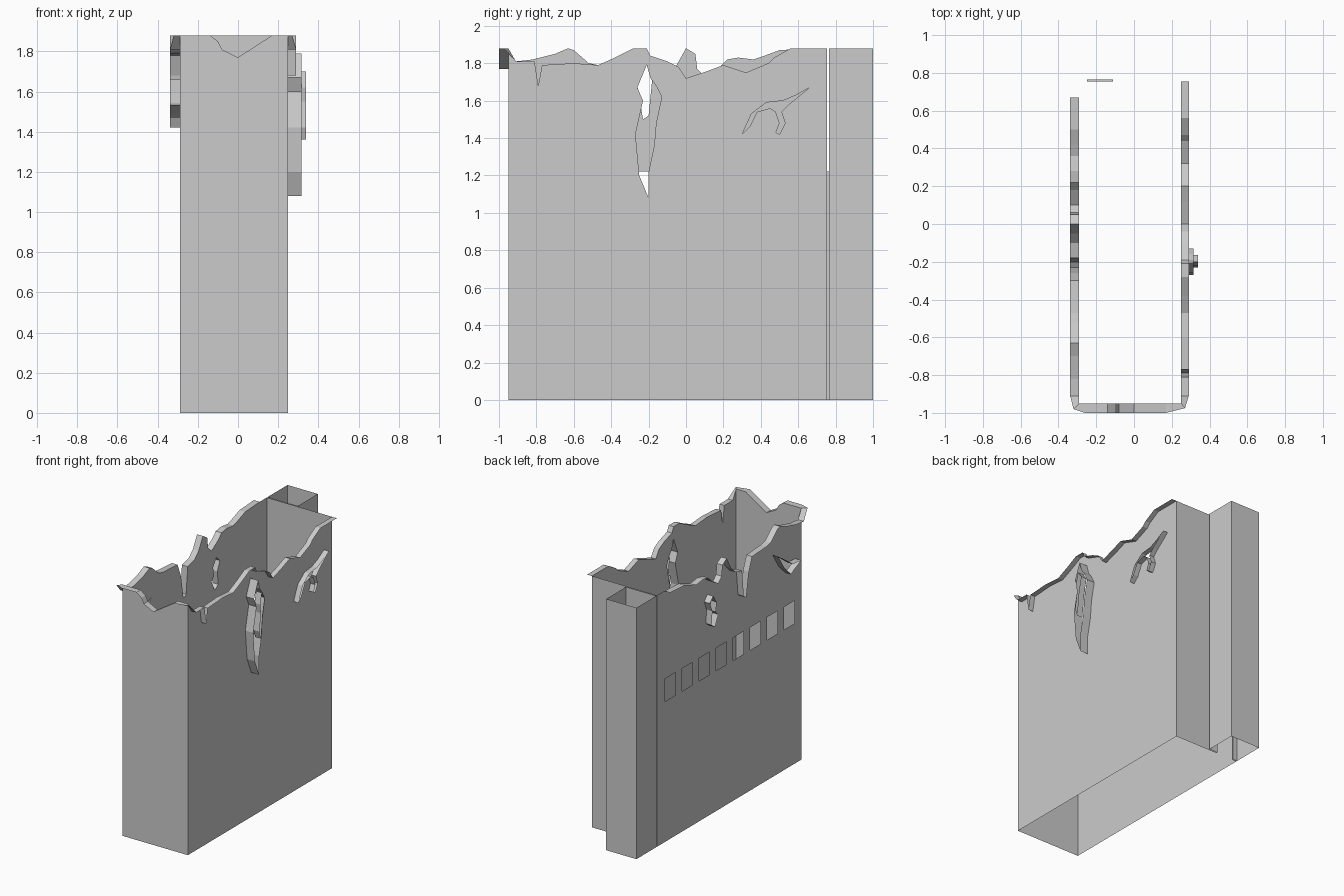
import bpy, bmesh
from mathutils import Vector
from mathutils.geometry import tessellate_polygon

if "Cube" in bpy.data.objects:
    bpy.data.objects.remove(bpy.data.objects["Cube"])

H = 1.88                       # full wall height
XL, XR = -0.29, 0.25           # side wall planes
YF, YB, YT = -0.95, 0.755, 0.765   # front wall, back wall, tower front
DX0, DX1, DZ = -0.25, -0.11, 1.22  # doorway


def make(name, verts, faces):
    me = bpy.data.meshes.new(name)
    me.from_pydata([tuple(v) for v in verts], [], faces)
    bm = bmesh.new()
    bm.from_mesh(me)
    bmesh.ops.recalc_face_normals(bm, faces=bm.faces)
    bm.to_mesh(me)
    bm.free()
    ob = bpy.data.objects.new(name, me)
    bpy.context.collection.objects.link(ob)
    return ob


def on_x(x):
    return lambda p: Vector((x, p[0], p[1]))


def on_y(y):
    return lambda p: Vector((p[0], y, p[1]))


def sheet(name, place, outline, holes=()):
    """Thin wall: flat outline with holes cut out."""
    loops = [[place(p) for p in lp] for lp in [outline, *holes]]
    verts = [v for lp in loops for v in lp]
    return make(name, verts, [tuple(t) for t in tessellate_polygon(loops)])


def strip(name, a, b, closed=False):
    """Ribbon between two matching point rows."""
    n = len(a)
    faces = [(i, (i + 1) % n, n + (i + 1) % n, n + i)
             for i in range(n if closed else n - 1)]
    return make(name, list(a) + list(b), faces)


def rim(name, loop, x0, x1):
    return strip(name, [on_x(x0)(p) for p in loop],
                 [on_x(x1)(p) for p in loop], True)


# Broken top edges (along wall, height)
left_top = [(.67, H), (.5, 1.87), (.42, 1.84), (.36, 1.82), (.28, 1.83),
            (.22, 1.82), (.18, 1.78), (.1, 1.73), (.06, 1.77), (.05, 1.85),
            (0, H), (-.05, 1.79), (-.1, 1.74), (-.18, 1.72), (-.2, 1.52),
            (-.23, 1.5), (-.26, 1.68), (-.3, 1.78), (-.47, 1.79),
            (-.52, 1.8), (-.6, 1.87), (-.63, H), (-.7, 1.85),
            (-.82, 1.82), (-.91, 1.81), (YF, H)]
front_top = [(-.14, H), (-.1, 1.85), (-.08, 1.81), (0, 1.77), (.17, H)]
right_top = [(YF, H), (-.91, 1.81), (-.81, 1.81), (-.79, 1.68), (-.77, 1.79),
             (-.6, 1.8), (-.47, 1.79), (-.38, 1.83), (-.28, H), (-.21, H),
             (-.19, 1.84), (-.1, 1.81), (-.04, 1.78), (0, 1.72), (.12, 1.76),
             (.2, 1.79), (.32, 1.75), (.44, 1.8), (.47, 1.83), (.56, H),
             (YB, H)]

# Damage holes
tall_crack = [(-.21, 1.79), (-.26, 1.67), (-.23, 1.6), (-.27, 1.42),
              (-.25, 1.2), (-.2, 1.08), (-.2, 1.22), (-.17, 1.36),
              (-.16, 1.48), (-.13, 1.62), (-.16, 1.68), (-.19, 1.72)]
crack_core = [(-.2, 1.7), (-.165, 1.65), (-.19, 1.54), (-.21, 1.36),
              (-.23, 1.42), (-.21, 1.55), (-.22, 1.62)]
forked_crack = [(.3, 1.42), (.35, 1.53), (.43, 1.59), (.52, 1.6), (.59, 1.63),
                (.66, 1.67), (.55, 1.58), (.51, 1.54), (.53, 1.48),
                (.5, 1.42), (.48, 1.43), (.5, 1.48), (.48, 1.54),
                (.45, 1.56), (.38, 1.54), (.34, 1.46)]
left_crack = [(-.61, 1.66), (-.68, 1.55), (-.76, 1.47), (-.79, 1.49),
              (-.88, 1.53), (-.78, 1.54), (-.7, 1.6)]
left_chip = [(.2, 1.62), (.16, 1.66), (.12, 1.6), (.13, 1.53), (.1, 1.5),
             (.14, 1.42), (.18, 1.45), (.17, 1.55)]

# Row of eight windows in the left wall
windows = []
for i in range(8):
    y = 0.54 - 0.201 * i
    windows.append([(y, 1.05), (y + .125, 1.05), (y + .125, 1.22), (y, 1.22)])

# Walls
sheet("left_wall", on_x(XL), [(YF, 0), (YB, 0), (YB, H)] + left_top,
      windows + [left_crack, left_chip])
sheet("right_wall", on_x(XR), [(YB, 0), (YF, 0)] + right_top,
      [tall_crack, forked_crack])
sheet("front_wall", on_y(YF),
      [(XR, 0), (XL, 0), (XL, H)] + front_top + [(XR, H)])


def doored(x0, x1):
    return [(x0, 0), (DX0, 0), (DX0, DZ), (DX1, DZ), (DX1, 0), (x1, 0),
            (x1, H), (x0, H)]


# Back wall and open stair tower, joined by a doorway
sheet("back_wall", on_y(YB), doored(XL, XR))
sheet("tower_front", on_y(YT), doored(XL, -.04))
plan = [(XL, YT), (XL, 1), (-.04, 1), (-.04, YT)]
strip("tower_shell", [Vector((x, y, 0)) for x, y in plan],
      [Vector((x, y, H)) for x, y in plan])
door = [(DX0, 0), (DX0, DZ), (DX1, DZ), (DX1, 0)]
strip("doorway", [on_y(YB)(p) for p in door], [on_y(YT)(p) for p in door])

# Broken ledge running outward around the three walls
inner, outer = [], []
for p in left_top[:-1]:
    inner.append(on_x(XL)(p))
    outer.append(on_x(-.338)(p))
inner.append(Vector((XL, YF, H)))
outer.append(Vector((-.32, -.98, H)))
inner.append(Vector((-.26, YF, H)))
outer.append(Vector((-.26, -1, H)))
for p in front_top:
    inner.append(on_y(YF)(p))
    outer.append(on_y(-1)(p))
inner.append(Vector((XR, YF, H)))
outer.append(Vector((.27, -.975, H)))
for p in right_top[1:]:
    inner.append(on_x(XR)(p))
    outer.append(on_x(.29)(p))
strip("broken_ledge", inner, outer)

# Raised rims of the cracks
rim("tall_crack_rim", tall_crack, XR, .315)
rim("tall_crack_core", crack_core, .29, .338)
rim("forked_crack_rim", forked_crack, XR, .29)
rim("left_crack_rim", left_crack, XL, -.338)
rim("left_chip_rim", left_chip, XL, -.338)
